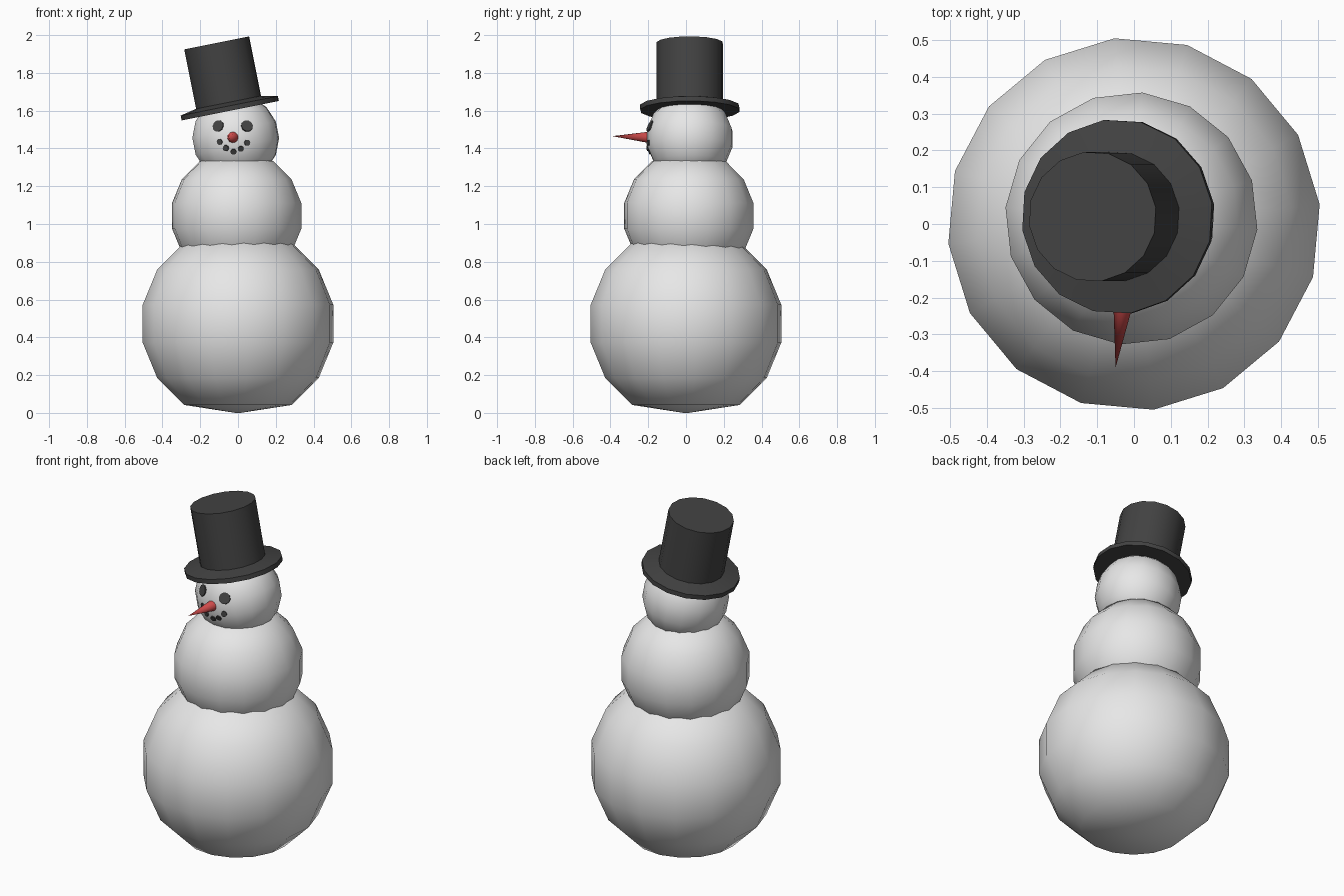
import bpy, bmesh, math
from mathutils import Matrix, Vector
from mathutils.bvhtree import BVHTree

if "Cube" in bpy.data.objects:
    bpy.data.objects.remove(bpy.data.objects["Cube"])

SEG = 16


def material(name, rgb):
    m = bpy.data.materials.new(name)
    m.diffuse_color = (*rgb, 1)
    m.use_nodes = True
    m.node_tree.nodes["Principled BSDF"].inputs["Base Color"].default_value = m.diffuse_color
    return m


SNOW = material("snow white", (0.80, 0.80, 0.80))
BLACK = material("charcoal black", (0.055, 0.055, 0.055))
RED = material("carrot red", (0.62, 0.07, 0.07))


def lathe(name, profile, mat, matrix, seg=SEG, phase=0.0, angle=180):
    """Revolve (radius, height) points around local z; radius 0 is a pole."""
    bm = bmesh.new()
    rings = []
    for r, z in profile:
        n = seg if r > 0 else 1
        rings.append([bm.verts.new(matrix @ Vector((
            r * math.cos(phase + math.tau * i / seg),
            r * math.sin(phase + math.tau * i / seg), z))) for i in range(n)])
    for a, b in zip(rings, rings[1:]):
        for i in range(seg):
            j = (i + 1) % seg
            quad = [a[i % len(a)], a[j % len(a)], b[j % len(b)], b[i % len(b)]]
            bm.faces.new(list(dict.fromkeys(quad)))
    for ring, flip in ((rings[0], True), (rings[-1], False)):
        if len(ring) > 1:
            bm.faces.new(ring[::-1] if flip else ring)
    mesh = bpy.data.meshes.new(name)
    bm.to_mesh(mesh)
    bm.free()
    mesh.materials.append(mat)
    ob = bpy.data.objects.new(name, mesh)
    bpy.context.collection.objects.link(ob)
    bpy.ops.object.select_all(action='DESELECT')
    ob.select_set(True)
    bpy.context.view_layer.objects.active = ob
    bpy.ops.object.shade_smooth_by_angle(angle=math.radians(angle))
    return ob


def snowball(name, centre, radius, phase, tilt=Matrix()):
    # rings straddle the equator and the poles are slightly flattened
    rings = [(radius * math.cos(math.radians(a)), radius * math.sin(math.radians(a)))
             for a in (-56.25, -33.75, -11.25, 11.25, 33.75, 56.25)]
    pole = 0.917 * radius
    return lathe(name, [(0, -pole)] + rings + [(0, pole)], SNOW,
                 Matrix.Translation(centre) @ tilt, phase=math.radians(phase))


# Three snowballs
HEAD = Vector((-0.012, 0.02, 1.455))
TILT = Matrix.Rotation(math.radians(-11.3), 4, 'Y')
snowball("lower_body", (0, 0, 0.472), 0.517, 6)
snowball("middle_body", (-0.007, 0.015, 1.043), 0.350, -5)
head = snowball("head", HEAD, 0.232, 8, TILT)

# Top hat, tipped to one side
hat = Matrix.Translation((-0.041, 0.02, 1.600)) @ TILT
lathe("hat", [(0.265, 0), (0.265, 0.026), (0.177, 0.045), (0.177, 0.366)],
      BLACK, hat, phase=math.radians(8), angle=30)

# Carrot nose
base, tip = Vector((-0.024, -0.17, 1.458)), Vector((-0.05, -0.39, 1.465))
aim = (tip - base).to_track_quat('Z', 'Y').to_matrix().to_4x4()
lathe("nose", [(0.034, 0), (0, (tip - base).length)], RED,
      Matrix.Translation(base) @ aim, seg=12, angle=60)

# Eyes and mouth: thin discs lying on the head
tree = BVHTree.FromPolygons([v.co for v in head.data.vertices],
                            [p.vertices[:] for p in head.data.polygons])


def button(name, x, z, radius):
    hit, normal, _, _ = tree.ray_cast(Vector((x, -1, z)), Vector((0, 1, 0)))
    turn = normal.to_track_quat('Z', 'Y').to_matrix().to_4x4()
    lathe(name, [(radius, -0.003), (radius, 0.006)], BLACK,
          Matrix.Translation(hit) @ turn, seg=10, angle=30)


for side, x in (("left", -0.104), ("right", 0.047)):
    button(side + "_eye", x, 1.518, 0.032)
for i, (x, z) in enumerate(((-0.096, 1.435), (-0.064, 1.402), (-0.024, 1.383),
                            (0.015, 1.399), (0.048, 1.430))):
    button(f"mouth_stone_{i + 1}", x, z, 0.016)
